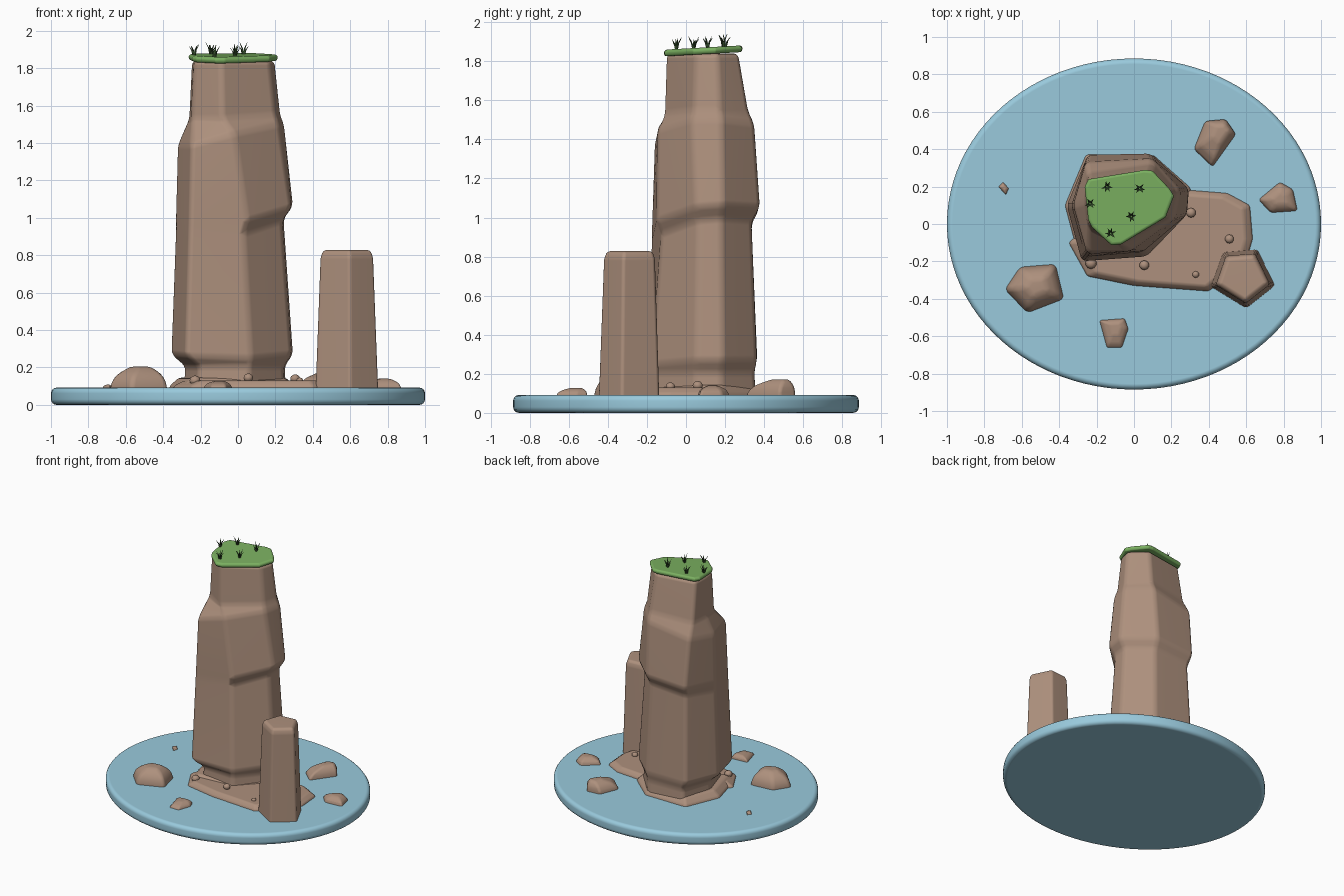
import bpy, bmesh, math, random
from mathutils import Vector

if "Cube" in bpy.data.objects:
    bpy.data.objects.remove(bpy.data.objects["Cube"])

random.seed(4)


def material(name, rgb):
    m = bpy.data.materials.new(name)
    m.diffuse_color = (*rgb, 1)
    m.use_nodes = True
    m.node_tree.nodes["Principled BSDF"].inputs["Base Color"].default_value = m.diffuse_color
    return m


WATER = material("water blue", (0.32, 0.59, 0.72))
ROCK = material("rock tan", (0.42, 0.28, 0.205))
GRASS = material("grass green", (0.20, 0.44, 0.12))
BLADE = material("dark grass green", (0.035, 0.075, 0.025))


def finish(bm, name, mat, bevel=0.0, segments=3):
    bmesh.ops.recalc_face_normals(bm, faces=bm.faces)
    me = bpy.data.meshes.new(name)
    bm.to_mesh(me)
    bm.free()
    me.materials.append(mat)
    ob = bpy.data.objects.new(name, me)
    bpy.context.collection.objects.link(ob)
    if bevel:
        me.polygons.foreach_set("use_smooth", [True] * len(me.polygons))
        b = ob.modifiers.new("soft edges", 'BEVEL')
        b.width, b.segments = bevel, segments
        b.limit_method, b.angle_limit = 'ANGLE', math.radians(14)
        w = ob.modifiers.new("normals", 'WEIGHTED_NORMAL')
        w.keep_sharp = False
    return ob


def loft(name, rings, mat, bevel, segments=3):
    """Skin a stack of rings (same point count), capped at both ends."""
    bm = bmesh.new()
    vs = [[bm.verts.new(p) for p in r] for r in rings]
    n = len(vs[0])
    for a, b in zip(vs, vs[1:]):
        for i in range(n):
            j = (i + 1) % n
            bm.faces.new((a[i], a[j], b[j], b[i]))
    bm.faces.new(vs[0][::-1])
    bm.faces.new(vs[-1])
    return finish(bm, name, mat, bevel, segments)


def ring(pts, z, scale=1.0, shift=(0, 0)):
    """Scale a 2D outline about its centre and lift it to z."""
    cx = sum(p[0] for p in pts) / len(pts)
    cy = sum(p[1] for p in pts) / len(pts)
    return [(cx + (x - cx) * scale + shift[0], cy + (y - cy) * scale + shift[1], z) for x, y in pts]


# water disc
oval = [(math.cos(t), 0.885 * math.sin(t)) for t in [i * math.tau / 96 for i in range(96)]]
loft("water_disc", [ring(oval, 0), ring(oval, 0.092)], WATER, 0.03, 4)

# main rock column: outlines run front-left, front, right-front, right-back, back, back-left, left
top = [(-.235, .0), (-.09, -.105), (.17, .05), (.20, .16), (.08, .27), (-.24, .22), (-.245, .1)]
neck = [(-.25, -.01), (-.085, -.115), (.20, .04), (.23, .17), (.10, .32), (-.25, .27), (-.26, .12)]
shoulder = [(-.25, -.16), (-.02, -.145), (.22, .03), (.25, .18), (.10, .35), (-.26, .33), (-.325, .1)]
ledge = [(-.26, -.175), (.05, -.15), (.285, .05), (.295, .19), (.09, .378), (-.25, .372), (-.335, .1)]
waist = [(-.262, -.178), (.03, -.125), (.235, .06), (.245, .18), (.08, .335), (-.23, .335), (-.335, .1)]
hem = [(-.28, -.20), (.07, -.175), (.285, .05), (.295, .19), (.10, .362), (-.25, .365), (-.36, .1)]
foot = [(-.21, -.14), (.06, -.155), (.24, .05), (.25, .18), (.09, .35), (-.21, .34), (-.285, .1)]


def dip(r, offsets):
    return [(x, y, z + d) for (x, y, z), d in zip(r, offsets)]


slope = (-.10, -.07, .0, .01, .0, -.02, -.04)
loft("main_rock", [
    ring(foot, 0.02, 1.04), ring(foot, 0.14, 1.02), ring(foot, 0.205),
    dip(ring(hem, 0.27), (-.01, -.02, 0, 0, 0, 0, 0)),
    dip(ring(waist, 0.985), slope), dip(ring(ledge, 1.055), slope),
    dip(ring(shoulder, 1.42), (-.03, .03, .08, .08, .06, .0, -.03)),
    dip(ring(neck, 1.53), (0, 0, .02, .02, .02, 0, 0)),
    ring(top, 1.84)], ROCK, 0.028)

# rock collar around the foot of the main column
loft("rock_collar", [ring(hem, 0.02, 1.03), ring(hem, 0.10, 1.03), ring(hem, 0.145, 0.88)],
     ROCK, 0.015)

# low shelf between the two columns
shelf = [(-.35, -.10), (-.25, -.28), (.0, -.33), (.40, -.36), (.60, -.20), (.635, -.08),
         (.62, .10), (.50, .165), (.25, .185), (-.1, .12)]
loft("rock_shelf", [ring(shelf, 0.02), ring(shelf, 0.10), ring(shelf, 0.13, 0.9)], ROCK, 0.012)

# small five-sided column
pent = [(.41, -.335), (.60, -.452), (.755, -.33), (.66, -.135), (.475, -.15)]
loft("small_rock_column", [ring(pent, 0.02), ring(pent, 0.10, 0.99), ring(pent, 0.795, 0.84),
                           ring(pent, 0.828, 0.74)], ROCK, 0.016)

# grass cap, slightly tilted and overhanging
cap = [(-.245, .02), (-.225, -.02), (-.12, -.115), (-.07, -.11), (.17, .035), (.215, .15),
       (.19, .19), (.10, .285), (.06, .29), (-.245, .24), (-.265, .2)]


def tilt(x, y):
    return 1.826 + 0.055 * (y + 0.1)


loft("grass_cap", [[(x, y, tilt(x, y) + h) for x, y, _ in ring(cap, 0, s)]
                   for h, s in ((0, .96), (.014, 1.0), (.026, .99), (.034, .94))], GRASS, 0.008)

# grass tufts: curved tapering blades
bm = bmesh.new()
for tx, ty in [(-.145, .20), (.03, .19), (-.015, .04), (-.125, -.05), (-.235, .11)]:
    for k in range(6):
        a = k * math.tau / 6 + random.uniform(-.4, .4)
        h = random.uniform(.045, .07)
        out = Vector((math.cos(a), math.sin(a), 0))
        side = Vector((-out.y, out.x, 0))
        base = Vector((tx, ty, tilt(tx, ty) + .03))
        prev = None
        for f, w in ((0, .006), (.55, .005), (1, .0008)):
            c = base + out * (.003 + .026 * f * f) + Vector((0, 0, h * f))
            tri = [bm.verts.new(c + side * w), bm.verts.new(c - side * w), bm.verts.new(c + out * w)]
            if prev:
                for i in range(3):
                    j = (i + 1) % 3
                    bm.faces.new((prev[i], prev[j], tri[j], tri[i]))
            prev = tri
        bm.faces.new(prev)
finish(bm, "grass_tufts", BLADE)

# boulders standing in the water: outline, top height, peak shift
boulders = {
    "boulder_left": ([(-.69, -.35), (-.61, -.23), (-.42, -.215), (-.375, -.40), (-.57, -.475)], .205, (.01, 0)),
    "boulder_back": ([(.32, .40), (.38, .55), (.49, .56), (.545, .48), (.42, .305)], .172, (.03, .03)),
    "boulder_right": ([(.665, .13), (.78, .225), (.85, .185), (.875, .07), (.73, .06)], .14, (0, 0)),
    "boulder_front": ([(-.185, -.515), (-.05, -.505), (-.03, -.56), (-.065, -.662), (-.145, -.662)], .128, (0, .02)),
    "boulder_tiny": ([(-.725, .20), (-.70, .225), (-.67, .19), (-.685, .155)], .108, (0, 0)),
}
for name, (pts, zt, sh) in boulders.items():
    h = zt - 0.09
    size = max(p[0] for p in pts) - min(p[0] for p in pts)
    half = (sh[0] * .4, sh[1] * .4)
    loft(name, [ring(pts, 0.02), ring(pts, 0.09 + h * .2), ring(pts, 0.09 + h * .65, .8, half),
                ring(pts, zt, .38, sh)], ROCK, size * .07)

# pebbles on the shelf
for i, (x, y, z, r) in enumerate([(.305, .06, .14, .026), (.51, -.08, .135, .024), (.33, -.27, .13, .018),
                                  (.055, -.22, .145, .026), (-.23, -.21, .13, .03)]):
    bm = bmesh.new()
    bmesh.ops.create_icosphere(bm, subdivisions=2, radius=r)
    for v in bm.verts:
        v.co = Vector((v.co.x + x, v.co.y + y, v.co.z * .9 + z))
    ob = finish(bm, f"pebble_{i + 1}", ROCK)
    for p in ob.data.polygons:
        p.use_smooth = True
